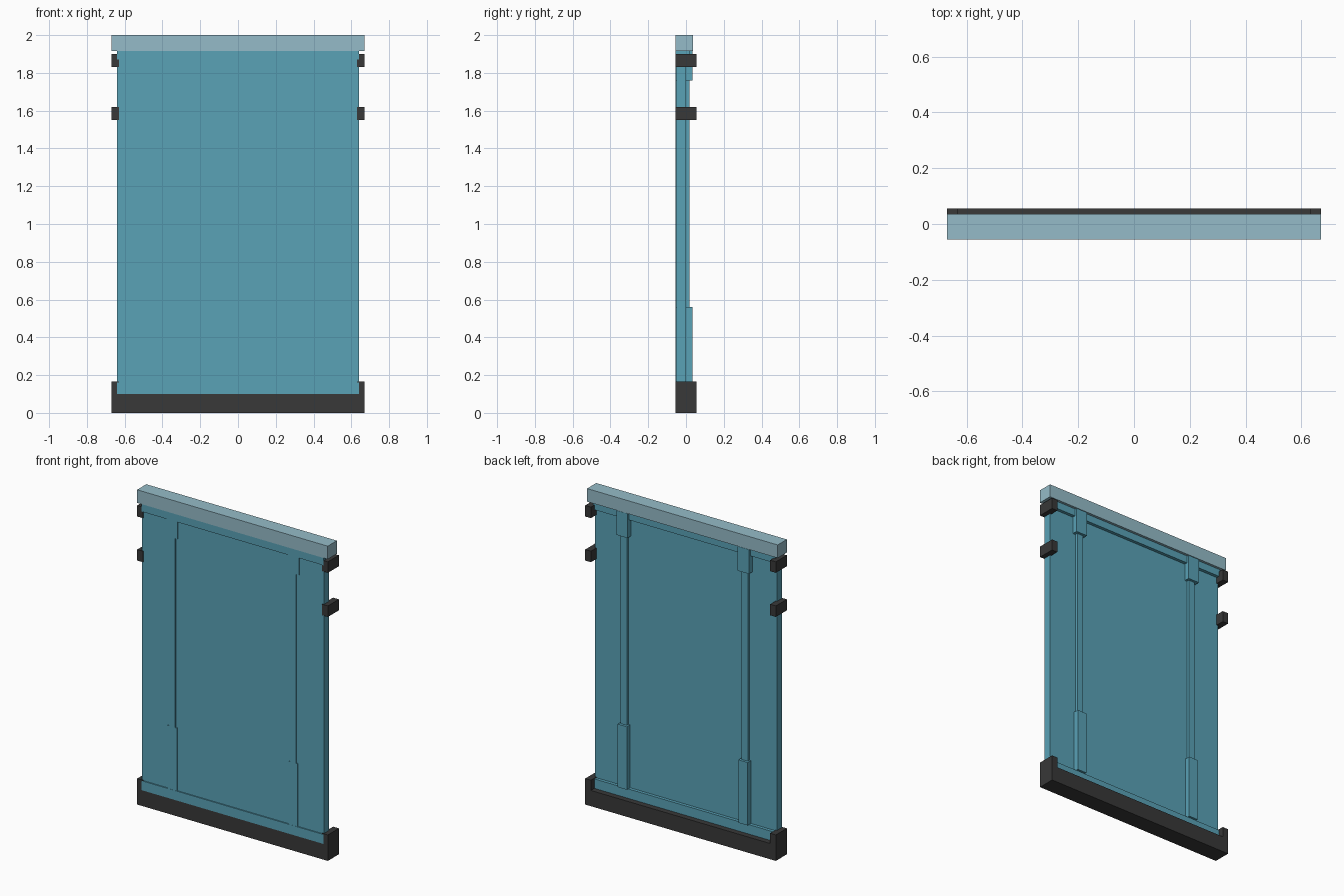
import bpy

if "Cube" in bpy.data.objects:
    bpy.data.objects.remove(bpy.data.objects["Cube"])


def material(name, color):
    m = bpy.data.materials.new(name)
    m.diffuse_color = color
    m.use_nodes = True
    m.node_tree.nodes["Principled BSDF"].inputs["Base Color"].default_value = m.diffuse_color
    return m


DARK = material("dark_metal", (0.04, 0.04, 0.04, 1))
GLASS = material("blue_glass", (0.1, 0.36, 0.47, 0.5))
PALE = material("pale_glass", (0.3, 0.5, 0.58, 0.3))


def box(name, x, y, z, mat):
    """Box from (min, max) ranges on each axis."""
    bpy.ops.mesh.primitive_cube_add(size=1, location=[sum(r) / 2 for r in (x, y, z)])
    ob = bpy.context.object
    ob.name = name
    ob.scale = [r[1] - r[0] for r in (x, y, z)]
    bpy.ops.object.transform_apply(location=True, rotation=False, scale=True)
    ob.data.materials.append(mat)
    return ob


def mirrored(name, x, y, z, mat):
    """Box on the right with a mirrored copy on the left."""
    box(name, x, y, z, mat).modifiers.new("mirror", 'MIRROR')


# Dark base with raised ends
FULL = (-0.055, 0.055)
box("base", (-0.67, 0.67), FULL, (0, 0.1), DARK)
mirrored("base_end", (0.63, 0.67), FULL, (0.1, 0.165), DARK)

# Edge clamps
for i, z in enumerate([(1.55, 1.62), (1.83, 1.90)]):
    mirrored(f"clamp_{i}", (0.63, 0.67), FULL, z, DARK)

# Glass panel with proud rails at top and bottom
box("panel", (-0.64, 0.64), (-0.049, 0.0), (0.1, 1.915), GLASS)
box("bottom_rail", (-0.64, 0.64), (-0.056, 0.02), (0.1, 0.16), GLASS)
box("top_rail", (-0.64, 0.64), (-0.056, 0.02), (1.87, 1.917), GLASS)

# Columns with wider foot and head, standing on the back
mirrored("column", (0.403, 0.447), (-0.055, 0.018), (0.56, 1.76), GLASS)
mirrored("column_foot", (0.392, 0.457), (-0.055, 0.034), (0.16, 0.56), GLASS)
mirrored("column_head", (0.387, 0.466), (-0.055, 0.034), (1.76, 1.915), GLASS)

# Pale top beam
box("top_beam", (-0.67, 0.67), (-0.056, 0.036), (1.917, 2.0), PALE)
